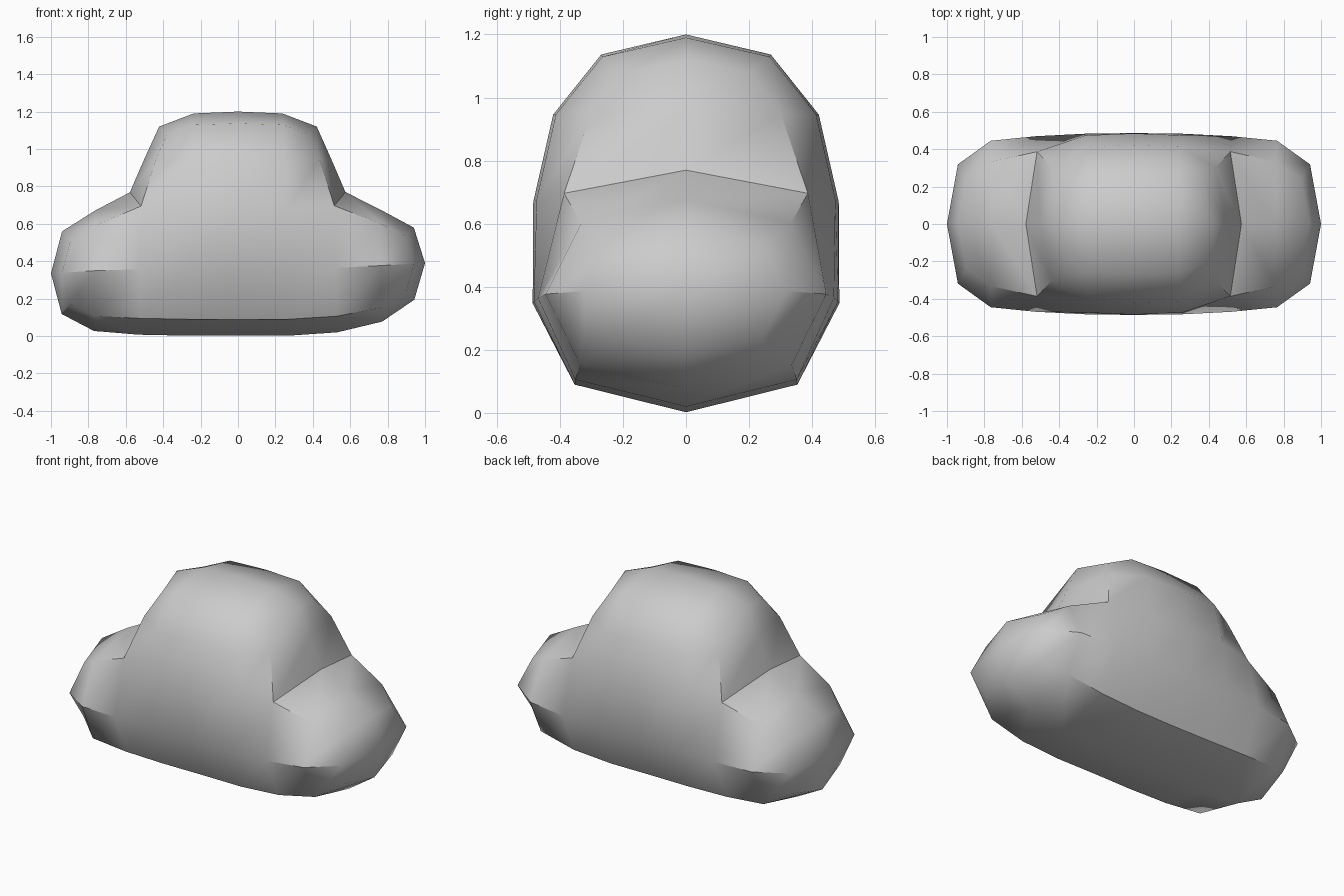
import bpy, bmesh, math

if "Cube" in bpy.data.objects:
    bpy.data.objects.remove(bpy.data.objects["Cube"])

# Side profile of the coarse cage, clockwise loop: (x, half width, z)
profile = {
    "b0": (-1.00, .415, .054), "b1": (-.54, .48, .00), "b2": (0, .45, .004),
    "b3": (.54, .48, .00), "b4": (1.00, .415, .154),
    "m0": (-1.00, .415, .616), "m1": (-.525, .47, .727), "m2": (0, .53, .68),
    "m3": (.52, .47, .727), "m4": (1.00, .415, .626),
    "t1": (-.475, .32, 1.17), "t2": (0, .33, 1.21), "t3": (.475, .32, 1.17),
}
rim = ["b0", "b1", "b2", "b3", "b4", "m4", "m3", "t3", "t2", "t1", "m1", "m0"]

bm = bmesh.new()
front = {k: bm.verts.new((x, -w, z)) for k, (x, w, z) in profile.items()}
back = {k: bm.verts.new((x, w, z)) for k, (x, w, z) in profile.items()}

# Side panels: four lower body quads and two cabin quads per side
panels = [(f"b{i}", f"b{i+1}", f"m{i+1}", f"m{i}") for i in range(4)]
panels += [(f"m{i}", f"m{i+1}", f"t{i+1}", f"t{i}") for i in (1, 2)]
for quad in panels:
    bm.faces.new([front[k] for k in quad])
    bm.faces.new([back[k] for k in reversed(quad)])

# Strip across the width: floor, ends, hoods, windscreens and roof
for a, b in zip(rim, rim[1:] + rim[:1]):
    bm.faces.new((front[a], back[a], back[b], front[b]))
bmesh.ops.recalc_face_normals(bm, faces=bm.faces[:])

mesh = bpy.data.meshes.new("car_body")
bm.to_mesh(mesh)
bm.free()
body = bpy.data.objects.new("car_body", mesh)
bpy.context.collection.objects.link(body)
bpy.context.view_layer.objects.active = body
body.select_set(True)

# One rounding step gives the faceted outline
sub = body.modifiers.new("rounding", "SUBSURF")
sub.levels = sub.render_levels = 1
sub.use_limit_surface = False
bpy.ops.object.modifier_apply(modifier=sub.name)
bpy.ops.object.shade_smooth_by_angle(angle=math.radians(40))
